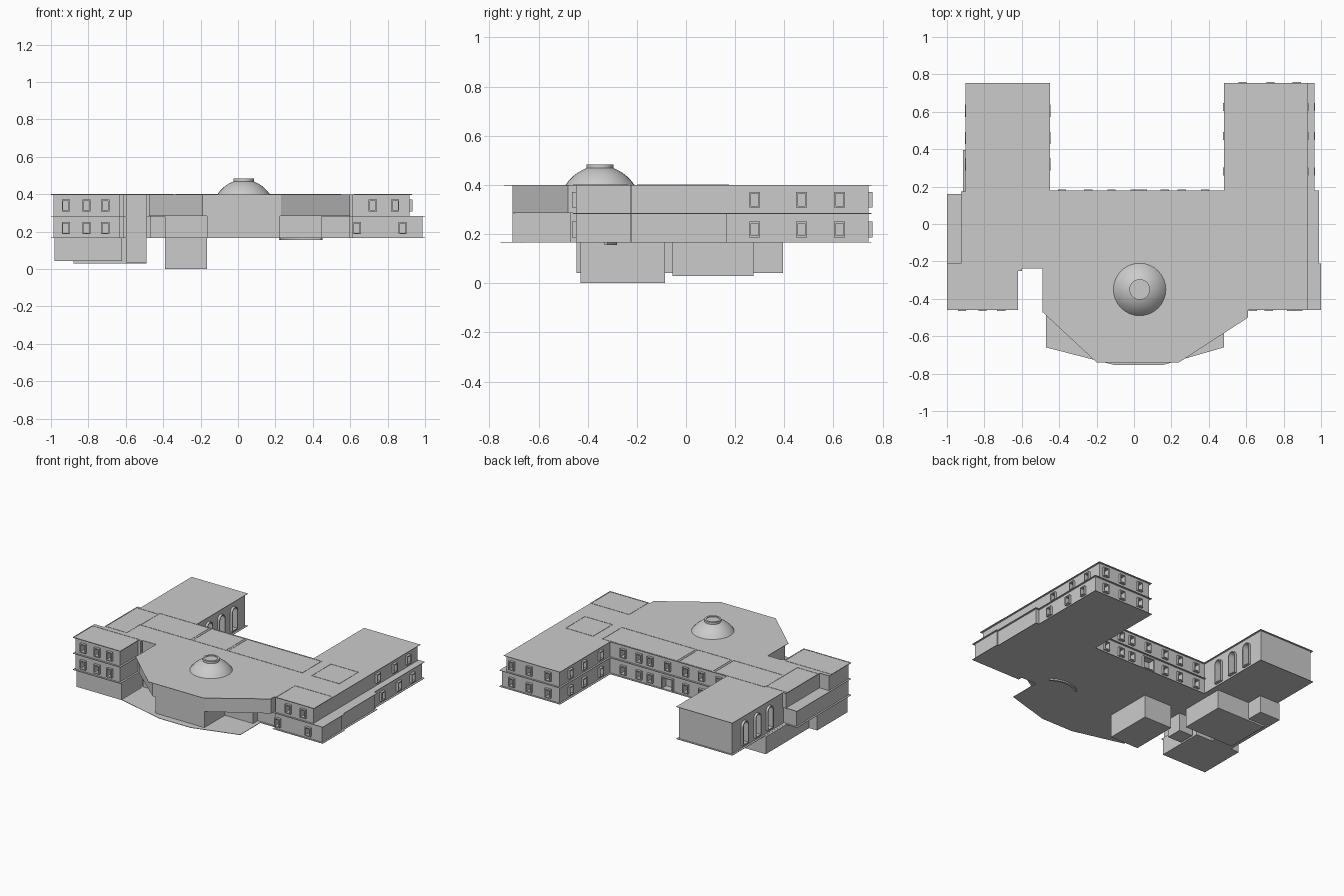
import bpy, bmesh, math

if "Cube" in bpy.data.objects:
    bpy.data.objects.remove(bpy.data.objects["Cube"])

INSET = 0.013          # how far thin roof sheets overhang the walls
Z0, Z1, Z2 = 0.165, 0.285, 0.40
walls = []


def finish(name, bm):
    bmesh.ops.recalc_face_normals(bm, faces=bm.faces)
    me = bpy.data.meshes.new(name)
    bm.to_mesh(me)
    bm.free()
    ob = bpy.data.objects.new(name, me)
    bpy.context.collection.objects.link(ob)
    return ob


def prism(name, pts, z0, z1):
    bm = bmesh.new()
    f = bm.faces.new([bm.verts.new((x, y, z0)) for x, y in pts])
    r = bmesh.ops.extrude_face_region(bm, geom=[f])
    for v in r["geom"]:
        if isinstance(v, bmesh.types.BMVert):
            v.co.z = z1
    return finish(name, bm)


def box(name, x0, x1, y0, y1, z0, z1):
    return prism(name, [(x0, y0), (x1, y0), (x1, y1), (x0, y1)], z0, z1)


def storey(name, x0, x1, y0, y1, z0, z1):
    """Walls plus a thin overhanging roof sheet and floor sheet."""
    i = INSET
    walls.append(box(name + "_walls", x0 + i, x1 - i, y0 + i, y1 - i, z0, z1 - 0.002))
    box(name + "_roof_sheet", x0, x1, y0, y1, z1 - 0.003, z1)
    if z0 == Z0:
        box(name + "_floor_sheet", x0, x1, y0, y1, z0, z0 + 0.003)


# West side
storey("west_front_lower", -1, -0.62, -0.46, -0.21, Z0, Z1)
storey("west_front_upper", -1, -0.62, -0.46, -0.21, Z1, Z2)
storey("west_link_lower", -1, -0.6, -0.25, 0.16, Z0, Z1)
storey("west_link_upper", -0.925, -0.6, -0.25, 0.175, Z1, Z2)
storey("west_hall", -0.9, -0.45, 0.14, 0.755, Z0, Z2)

# Central range
storey("main_lower", -0.65, 0.99, -0.235, 0.18, Z0, Z1)
storey("main_upper", -0.65, 0.93, -0.235, 0.18, Z1, Z2)
storey("main_front_lower", -0.48, 0.61, -0.43, -0.2, Z0, Z1)

# East side
storey("east_front_lower", 0.6, 1, -0.46, -0.21, Z0, Z1)
storey("east_front_upper", 0.6, 0.93, -0.46, -0.21, Z1, Z2)
storey("east_rear_lower", 0.48, 0.965, 0.14, 0.755, Z0, Z1)
storey("east_rear_upper", 0.48, 0.93, 0.14, 0.755, Z1, Z2)

# Chamfered front: upper floor, roof sheet, bay and porch sheet
prism("front_upper_walls", [(-0.475, -0.2), (-0.475, -0.455), (-0.19, -0.705), (0.23, -0.705),
                            (0.6, -0.48), (0.6, -0.2)], Z1, Z2 - 0.002)
prism("front_roof_sheet", [(-0.49, -0.2), (-0.49, -0.47), (-0.2, -0.74), (0.24, -0.74),
                           (0.61, -0.5), (0.61, -0.2)], Z2 - 0.003, Z2)
box("front_bay", -0.165, 0.225, -0.705, -0.4, Z0, Z2 - 0.002)
prism("porch_sheet", [(-0.47, -0.4), (-0.47, -0.66), (-0.1, -0.755), (0.15, -0.755),
                      (0.48, -0.66), (0.48, -0.4)], Z0, Z0 + 0.003)
box("front_side_room", 0.22, 0.45, -0.47, -0.4, Z0, Z1)

# Curved step beneath the main floor
arc = [(0.335 + r * math.sin(a), -0.47 + r * math.cos(a))
       for r, sgn in ((0.19, 1), (0.175, -1))
       for a in [sgn * math.radians(-38 + 76 * k / 10) for k in range(11)]]
prism("curved_step", arc, 0.155, Z0 + 0.001)

# Basements stepping down on the west side
box("basement_centre", -0.39, -0.165, -0.43, -0.085, 0, Z1 - 0.005)
box("basement_west_front", -0.98, -0.62, -0.445, -0.1, 0.042, Z0 + 0.002)
box("basement_west_link", -0.88, -0.49, -0.055, 0.275, 0.03, Z0 + 0.002)
box("basement_west_rear", -0.915, -0.75, -0.12, 0.395, 0.042, Z0 + 0.002)
box("stair_tower", -0.6, -0.49, -0.237, -0.12, 0.035, Z2 - 0.002)

# Low roof edging strips around the roof sections
def edging(name, x0, x1, y0, y1, w=0.006, h=0.004):
    bm = bmesh.new()
    o = [(x0, y0), (x1, y0), (x1, y1), (x0, y1)]
    n = [(x0 + w, y0 + w), (x1 - w, y0 + w), (x1 - w, y1 - w), (x0 + w, y1 - w)]
    ring(bm, [(x, y, Z2 - 0.002) for x, y in o], [(x, y, Z2 - 0.002) for x, y in n], (0, 0, h))
    finish(name, bm)


def ring(bm, outer, inner, d):
    """Closed frame between two loops, extruded along d."""
    n = len(outer)
    loops = [[bm.verts.new([p[k] + s * d[k] for k in range(3)]) for p in lp]
             for lp in (outer, inner) for s in (0, 1)]
    for a, b in ((0, 1), (1, 3), (3, 2), (2, 0)):
        for i in range(n):
            j = (i + 1) % n
            bm.faces.new((loops[a][i], loops[a][j], loops[b][j], loops[b][i]))


for k, (x0, x1) in enumerate([(-0.75, -0.345), (-0.335, -0.06), (-0.05, 0.55), (0.62, 0.845)]):
    edging("rear_roof_edging_%d" % k, x0, x1, -0.05, 0.175)
edging("west_roof_edging", -0.925, -0.75, -0.2, 0.16)
edging("west_front_roof_edging", -1, -0.62, -0.46, -0.235)
edging("east_front_roof_edging", 0.62, 0.93, -0.46, -0.235)

# Window frames, with one shared cutter for the openings
frames, cutter = bmesh.new(), bmesh.new()


def opening(px, py, dx, dy, z, w, h, arched=False):
    def loop(g, off):
        hw = w / 2 - g
        pts = [(-hw, z + g), (hw, z + g)]
        if arched:
            zc = z + h - w / 2
            pts += [(hw * math.cos(a), zc + hw * math.sin(a))
                    for a in [math.pi * k / 8 for k in range(9)]]
        else:
            pts += [(hw, z + h - g), (-hw, z + h - g)]
        return [(px - dy * u + dx * off, py + dx * u + dy * off, v) for u, v in pts]
    ring(frames, loop(0, -0.03), loop(0.007, -0.03), (dx * 0.047, dy * 0.047, 0))
    a = [cutter.verts.new(p) for p in loop(0.003, -0.035)]
    b = [cutter.verts.new(p) for p in loop(0.003, 0.03)]
    n = len(a)
    cutter.faces.new(a)
    cutter.faces.new(b)
    for i in range(n):
        j = (i + 1) % n
        cutter.faces.new((a[i], a[j], b[j], b[i]))


W, H, LO, UP, i = 0.044, 0.064, 0.187, 0.308, INSET
for x in (-0.92, -0.81, -0.71):                       # west front
    for z in (LO, UP):
        opening(x, -0.46 + i, 0, -1, z, W, H)
for x, z in ((0.72, UP), (0.84, UP), (0.635, LO), (0.88, LO)):   # east front
    opening(x, -0.46 + i, 0, -1, z, W, H)
for y in (0.28, 0.47, 0.625):                         # east rear wing sides
    for z, xe in ((LO, 0.965), (UP, 0.93)):
        opening(xe - i, y, 1, 0, z, W, H)
        opening(0.48 + i, y, -1, 0, z, W, H)
for x in (0.58, 0.73, 0.87):                          # east rear wing end
    for z in (LO, UP):
        opening(x, 0.755 - i, 0, 1, z, W, H)
for x in (-0.385, -0.245, -0.12, 0.165, 0.255, 0.38):  # courtyard wall
    for z in (LO, UP):
        opening(x, 0.18 - i, 0, 1, z, W, H)
opening(0.025, 0.18 - i, 0, 1, UP, W, H)
opening(0.025, 0.18 - i, 0, 1, 0.17, 0.09, 0.09)       # courtyard door
for y in (0.32, 0.46, 0.605):                         # arched hall windows
    opening(-0.45 - i, y, 1, 0, 0.19, 0.066, 0.17, True)
    opening(-0.9 + i, y, -1, 0, 0.19, 0.066, 0.17, True)
finish("window_frames", frames)
cut = finish("opening_cutter", cutter)
cut.hide_render = True
cut.hide_viewport = False

# Cut the openings into the walls
for ob in walls:
    m = ob.modifiers.new("openings", "BOOLEAN")
    m.object, m.operation, m.solver = cut, "DIFFERENCE", "EXACT"
dg = bpy.context.evaluated_depsgraph_get()
baked = [bpy.data.meshes.new_from_object(ob.evaluated_get(dg)) for ob in walls]
for ob, me in zip(walls, baked):
    ob.modifiers.clear()
    ob.data = me
bpy.data.objects.remove(cut)


# Dome and its cap
def lathe(name, prof, cx, cy, n=32):
    bm = bmesh.new()
    vs = [bm.verts.new((cx + r, cy, z)) for r, z in prof]
    es = [bm.edges.new((vs[k], vs[k + 1])) for k in range(len(vs) - 1)]
    bmesh.ops.spin(bm, geom=vs + es, cent=(cx, cy, 0), axis=(0, 0, 1),
                   angle=2 * math.pi, steps=n)
    bmesh.ops.remove_doubles(bm, verts=bm.verts, dist=1e-5)
    ob = finish(name, bm)
    bpy.context.view_layer.objects.active = ob
    ob.select_set(True)
    bpy.ops.object.shade_smooth_by_angle(angle=math.radians(35))
    ob.select_set(False)


R, A = 0.178, math.radians(52)
base = R * math.cos(A)
k = 0.078 / (R - base)
lathe("dome", [(R * math.sin(A * t / 10), Z2 + k * (R * math.cos(A * t / 10) - base))
               for t in range(10, -1, -1)], 0.03, -0.35)
lathe("dome_cap", [(0.055, 0.468), (0.055, 0.484), (0.042, 0.484), (0.042, 0.479), (0, 0.479)],
      0.03, -0.35)
